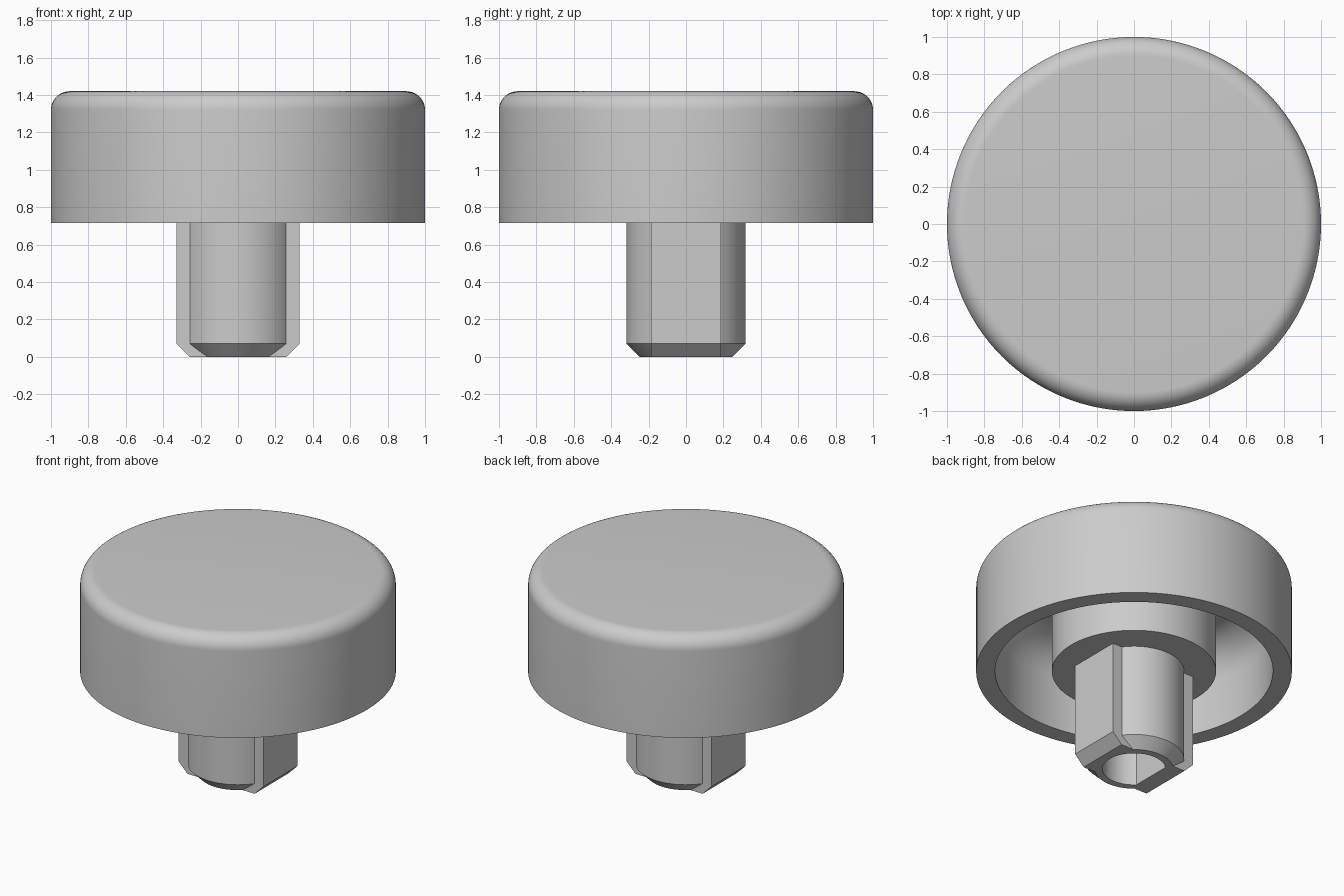
import bpy, bmesh, math
from mathutils import Vector

cube = bpy.data.objects.get("Cube")
if cube:
    bpy.data.objects.remove(cube, do_unlink=True)

GREY = (0.6, 0.6, 0.6, 1)
grey = bpy.data.materials.new("plain grey")
grey.use_nodes = True
grey.diffuse_color = GREY
grey.node_tree.nodes["Principled BSDF"].inputs["Base Color"].default_value = GREY


def finish(name, bm):
    bmesh.ops.remove_doubles(bm, verts=bm.verts, dist=1e-5)
    bmesh.ops.recalc_face_normals(bm, faces=bm.faces)
    mesh = bpy.data.meshes.new(name)
    bm.to_mesh(mesh)
    bm.free()
    mesh.materials.append(grey)
    obj = bpy.data.objects.new(name, mesh)
    bpy.context.collection.objects.link(obj)
    return obj


def lathe(name, profile, steps=128):
    """Turn an (r, z) profile about the z axis."""
    bm = bmesh.new()
    verts = [bm.verts.new((r, 0, z)) for r, z in profile]
    edges = [bm.edges.new(pair) for pair in zip(verts, verts[1:])]
    bmesh.ops.spin(bm, geom=verts + edges, cent=(0, 0, 0), axis=(0, 0, 1),
                   angle=math.tau, steps=steps, use_merge=True)
    return finish(name, bm)


def extrude(name, points, offset):
    """Push a flat outline along an offset to make a solid."""
    bm = bmesh.new()
    face = bm.faces.new([bm.verts.new(p) for p in points])
    new = bmesh.ops.extrude_face_region(bm, geom=[face], use_keep_orig=True)["geom"]
    bmesh.ops.translate(bm, vec=Vector(offset),
                        verts=[v for v in new if isinstance(v, bmesh.types.BMVert)])
    return finish(name, bm)


def arc(r, z, radius, start, end, steps=12):
    angles = [math.radians(start + (end - start) * i / steps) for i in range(steps + 1)]
    return [(r + radius * math.cos(a), z + radius * math.sin(a)) for a in angles]


def activate(obj):
    bpy.ops.object.select_all(action="DESELECT")
    obj.select_set(True)
    bpy.context.view_layer.objects.active = obj


def combine(obj, other, operation):
    activate(obj)
    mod = obj.modifiers.new(operation.title(), "BOOLEAN")
    mod.operation, mod.object, mod.solver = operation, other, "EXACT"
    bpy.ops.object.modifier_apply(modifier=mod.name)
    bpy.data.objects.remove(other, do_unlink=True)


# Hollow cap with a rounded top edge and a central boss underneath
RIM, TOP, CEILING = 0.715, 1.42, 1.3
INNER, BOSS, FILLET = 0.88, 0.52, 0.25
cap = lathe("knob_cap",
            [(0, TOP)] + arc(0.9, TOP - 0.1, 0.1, 90, 0) + [(1, RIM), (INNER, RIM)]
            + arc(INNER - FILLET, CEILING - FILLET, FILLET, 0, 90)
            + [(BOSS, CEILING), (BOSS, RIM), (0, RIM)])

# Round stem with a chamfered foot
STEM_TOP, CHAMFER, STEM_R = 0.74, 0.07, 0.318
stem = lathe("stem", [(0, 0), (STEM_R - CHAMFER, 0), (STEM_R, CHAMFER),
                      (STEM_R, STEM_TOP), (0, STEM_TOP)], 96)

# Flat-sided key crossing the stem, chamfered at both ends
KEY_X, KEY_Y = 0.33, 0.187
outline = [(KEY_X, STEM_TOP), (KEY_X, CHAMFER), (KEY_X - CHAMFER, 0)]
outline += [(-x, z) for x, z in reversed(outline)]
key = extrude("stem_key", [(x, -KEY_Y, z) for x, z in outline], (0, 2 * KEY_Y, 0))
combine(stem, key, "UNION")

# D-shaped shaft hole, flat towards -x
HOLE_R, FLAT = 0.2, 0.14
limit = 180 - math.degrees(math.acos(FLAT / HOLE_R))
hole = extrude("shaft_hole",
               [(x, y, -0.1) for x, y in arc(0, 0, HOLE_R, -limit, limit, 48)],
               (0, 0, 0.8))
combine(stem, hole, "DIFFERENCE")

for part in (cap, stem):
    activate(part)
    bpy.ops.object.shade_smooth_by_angle(angle=math.radians(30))
